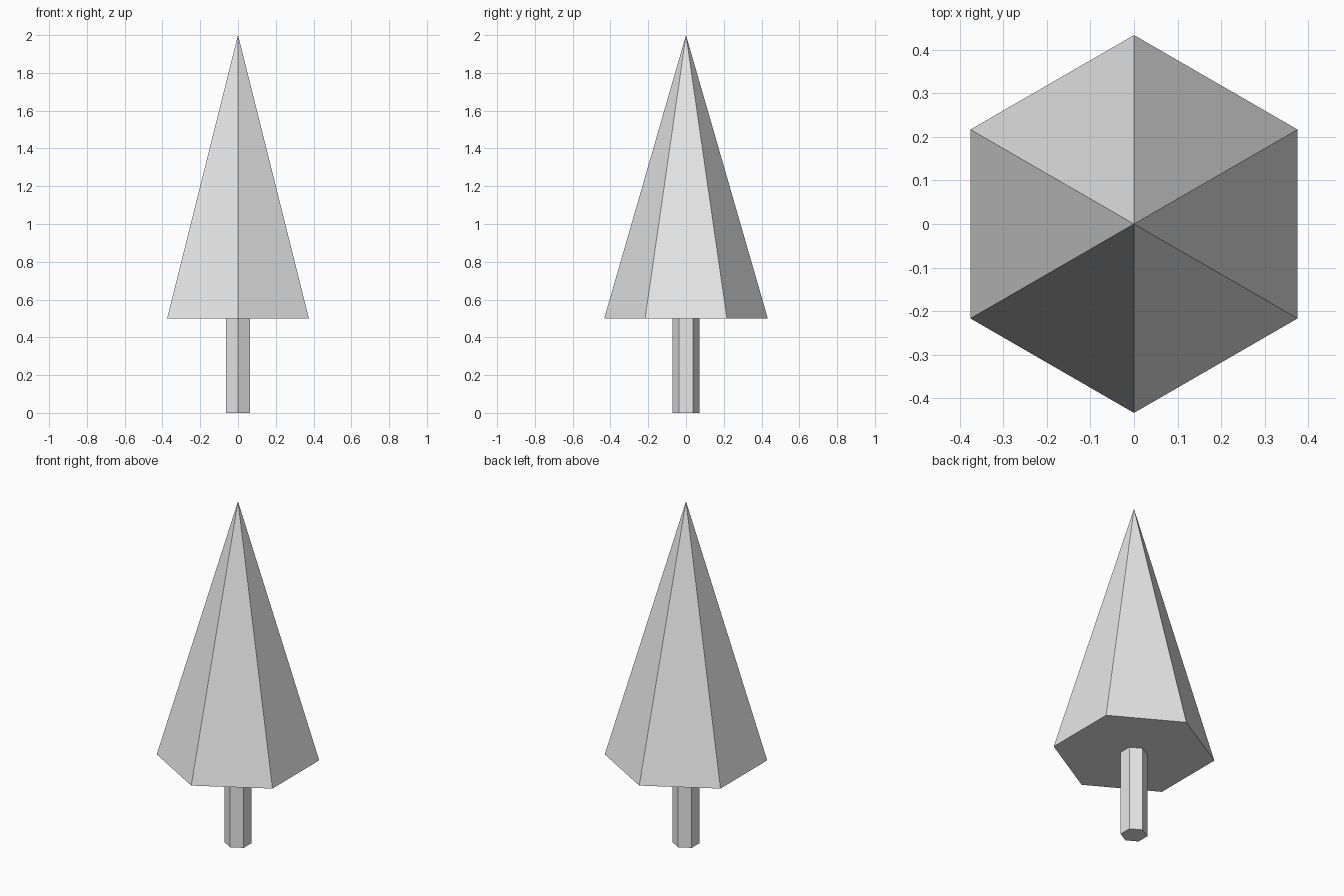
import bpy

cube = bpy.data.objects.get("Cube")
if cube:
    bpy.data.objects.remove(cube, do_unlink=True)

SIDES = 6
TRUNK_HEIGHT = 0.5
TOTAL_HEIGHT = 2.0

# Single plain colour
grey = bpy.data.materials.new("light_grey")
grey.use_nodes = True
color = (0.8, 0.8, 0.8, 1.0)
grey.diffuse_color = color
grey.node_tree.nodes["Principled BSDF"].inputs["Base Color"].default_value = color


def six_sided(name, bottom_radius, top_radius, z_low, z_high):
    """Flat-shaded hexagonal cone or prism with corners on the y axis."""
    bpy.ops.mesh.primitive_cone_add(
        vertices=SIDES, radius1=bottom_radius, radius2=top_radius,
        depth=z_high - z_low, location=(0, 0, (z_low + z_high) / 2))
    part = bpy.context.object
    part.name = name
    part.data.materials.append(grey)
    return part


# Trunk and foliage
six_sided("trunk", 0.072, 0.072, 0, TRUNK_HEIGHT)
six_sided("foliage", 0.433, 0, TRUNK_HEIGHT, TOTAL_HEIGHT)
